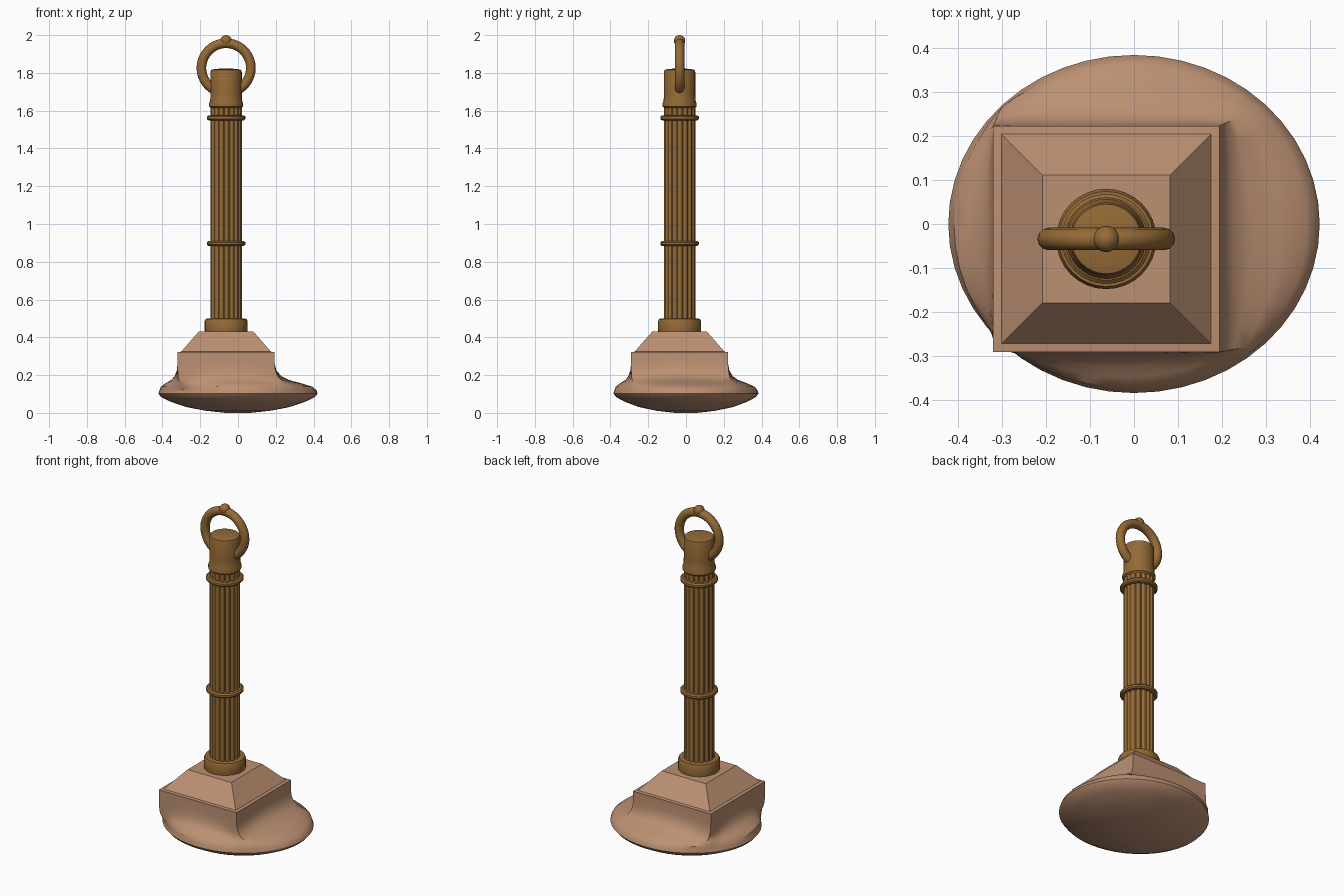
import bpy, bmesh, math
from mathutils import Matrix

if "Cube" in bpy.data.objects:
    bpy.data.objects.remove(bpy.data.objects["Cube"])

CX, CY = -0.063, -0.034  # pillar axis


def material(name, rgb):
    m = bpy.data.materials.new(name)
    m.diffuse_color = (*rgb, 1)
    m.use_nodes = True
    m.node_tree.nodes["Principled BSDF"].inputs["Base Color"].default_value = m.diffuse_color
    return m


stone = material("tan stone", (0.50, 0.28, 0.17))
bronze = material("aged bronze", (0.30, 0.145, 0.037))


def finish(bm, name, mat, angle=35):
    bmesh.ops.recalc_face_normals(bm, faces=bm.faces)
    me = bpy.data.meshes.new(name)
    bm.to_mesh(me)
    bm.free()
    me.materials.append(mat)
    ob = bpy.data.objects.new(name, me)
    bpy.context.collection.objects.link(ob)
    bpy.ops.object.select_all(action='DESELECT')
    ob.select_set(True)
    bpy.context.view_layer.objects.active = ob
    bpy.ops.object.shade_smooth_by_angle(angle=math.radians(angle))
    return ob


def loft(name, loops, mat, angle=35):
    bm = bmesh.new()
    rings = [[bm.verts.new(p) for p in lp] for lp in loops]
    n = len(rings[0])
    for a, b in zip(rings, rings[1:]):
        for i in range(n):
            j = (i + 1) % n
            bm.faces.new((a[i], a[j], b[j], b[i]))
    bm.faces.new(rings[0][::-1])
    bm.faces.new(rings[-1])
    return finish(bm, name, mat, angle)


def lathe(name, profile, mat, n=32):
    loops = [[(CX + r * math.cos(math.tau * i / n), CY + r * math.sin(math.tau * i / n), z)
              for i in range(n)] for r, z in profile]
    return loft(name, loops, mat)


def square_point(a, half, z):
    c, s = math.cos(a), math.sin(a)
    k = half / max(abs(c), abs(s))
    return CX + k * c, CY + k * s, z


def blend_loop(t, z, half=0.257, scale=1.0, n=48):
    # t = 0 gives the round foot, t = 1 gives the square plinth
    pts = []
    for i in range(n):
        a = math.tau * i / n
        ex, ey = 0.422 * scale * math.cos(a), 0.384 * scale * math.sin(a)
        sx, sy, _ = square_point(a, half, z)
        pts.append((ex + (sx - ex) * t, ey + (sy - ey) * t, z))
    return pts


# oval foot flowing into the square plinth
foot = [blend_loop(0, z, scale=s) for s, z in
        ((0.15, 0.0), (0.4, 0.011), (0.65, 0.031), (0.85, 0.06), (0.96, 0.083), (1.0, 0.102), (0.985, 0.12))]
foot += [blend_loop(t, z) for t, z in
         ((0.13, 0.139), (0.4, 0.158), (0.68, 0.175), (0.85, 0.195), (0.96, 0.225), (1, 0.26), (1, 0.322))]
foot += [blend_loop(1, z, half=h) for h, z in ((0.238, 0.324), (0.145, 0.43))]
loft("stone_base", foot, stone)

# fluted shaft
FL, PER = 16, 6
wave = (1.0, 1.0, 0.97, 0.90, 0.90, 0.97)
shaft = [[(CX + 0.083 * wave[i % PER] * math.cos(math.tau * i / (FL * PER)),
           CY + 0.083 * wave[i % PER] * math.sin(math.tau * i / (FL * PER)), z)
          for i in range(FL * PER)] for z in (0.48, 1.63)]
loft("fluted_shaft", shaft, bronze, 40)

# collar at the foot of the shaft
lathe("bottom_collar", [(0.112, 0.425), (0.114, 0.44), (0.114, 0.485), (0.108, 0.498), (0.08, 0.5)], bronze)

# two raised bands
for name, z in (("lower_band", 0.897), ("upper_band", 1.562)):
    prof = [(0.078, z - 0.014), (0.094, z - 0.013), (0.102, z - 0.006), (0.102, z + 0.006),
            (0.094, z + 0.013), (0.078, z + 0.014)]
    lathe(name, prof, bronze)

# top cap with flared lower lip and slight dome
lathe("top_cap", [(0.078, 1.612), (0.09, 1.622), (0.091, 1.636), (0.084, 1.655), (0.083, 1.70),
                  (0.083, 1.805), (0.079, 1.816), (0.055, 1.821), (0.02, 1.823)], bronze)

# hanging ring through the cap, with a small bead on top
R, r, ZC = 0.131, 0.0255, 1.826
bm = bmesh.new()
N, M = 40, 12
v = [[bm.verts.new((CX + (R + r * math.cos(b)) * math.cos(a), CY + r * math.sin(b),
                    ZC + (R + r * math.cos(b)) * math.sin(a)))
      for b in (math.tau * j / M for j in range(M))] for a in (math.tau * i / N for i in range(N))]
for i in range(N):
    for j in range(M):
        bm.faces.new((v[i][j], v[(i + 1) % N][j], v[(i + 1) % N][(j + 1) % M], v[i][(j + 1) % M]))
finish(bm, "hanging_ring", bronze, 60)

bm = bmesh.new()
bmesh.ops.create_uvsphere(bm, u_segments=16, v_segments=10, radius=0.03,
                          matrix=Matrix.Translation((CX, CY, 1.97)))
finish(bm, "ring_bead", bronze, 60)
